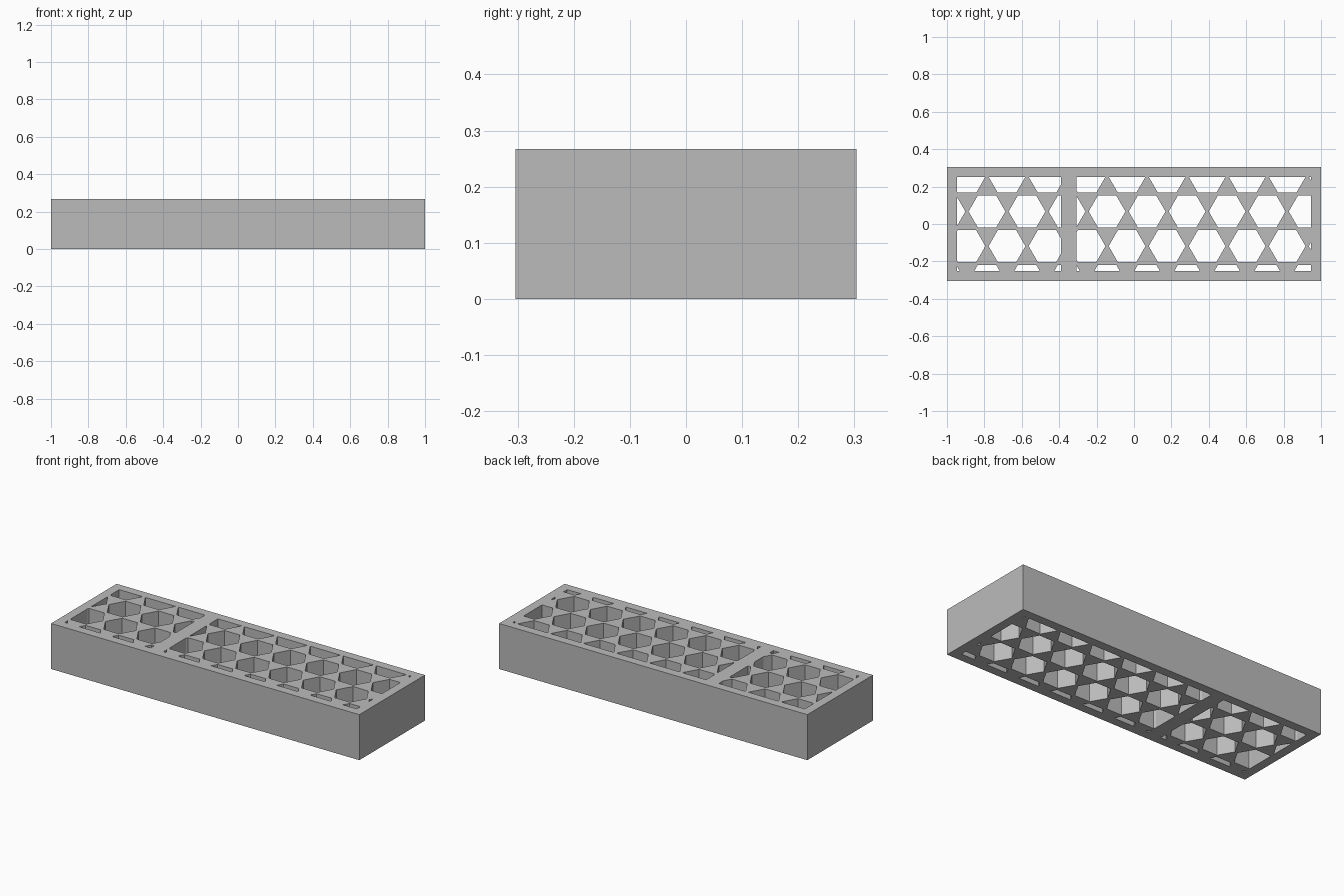
import bpy, bmesh, math

cube = bpy.data.objects.get("Cube")
if cube:
    bpy.data.objects.remove(cube)

HALF_Y, HEIGHT = 0.304, 0.267
PITCH, RADIUS = 0.214, 0.0984
ROW = PITCH * math.sqrt(3) / 2
X0, Y0 = -0.786, 0.067          # centre of one hexagon in the lattice
WINDOWS = [(-0.947, -0.39), (-0.307, 0.947)]
WIN_Y = 0.252


def clip(points, axis, limit, sign):
    """Keep the part of a convex outline on one side of an axis line."""
    out = []
    for i, b in enumerate(points):
        a = points[i - 1]
        da, db = sign * (limit - a[axis]), sign * (limit - b[axis])
        if da * db < 0:
            t = da / (da - db)
            out.append(tuple(p + t * (q - p) for p, q in zip(a, b)))
        if db >= 0:
            out.append(b)
    return out


def hexagon(cx, cy):
    return [(cx + RADIUS * math.cos(k * math.pi / 3),
             cy + RADIUS * math.sin(k * math.pi / 3)) for k in range(6)]


# Block outline, then hexagonal holes trimmed to the two windows
outlines = [[(-1, -HALF_Y), (1, -HALF_Y), (1, HALF_Y), (-1, HALF_Y)]]
for left, right in WINDOWS:
    for row in range(-2, 2):
        for col in range(-2, 10):
            pts = hexagon(X0 + (col + 0.5 * (row % 2)) * PITCH, Y0 + row * ROW)
            for axis, limit, sign in ((0, right, 1), (0, left, -1),
                                      (1, WIN_Y, 1), (1, -WIN_Y, -1)):
                pts = clip(pts, axis, limit, sign)
            if len(pts) > 2:
                outlines.append(pts)

# Extruded flat curve with holes
curve = bpy.data.curves.new("honeycomb_block", "CURVE")
curve.dimensions = "2D"
curve.fill_mode = "BOTH"
curve.extrude = HEIGHT / 2
for pts in outlines:
    spline = curve.splines.new("POLY")
    spline.points.add(len(pts) - 1)
    for point, (x, y) in zip(spline.points, pts):
        point.co = (x, y, 0, 1)
    spline.use_cyclic_u = True

block = bpy.data.objects.new("honeycomb_block", curve)
bpy.context.collection.objects.link(block)
for obj in bpy.context.selected_objects:
    obj.select_set(False)
bpy.context.view_layer.objects.active = block
block.select_set(True)
bpy.ops.object.convert(target="MESH")
block = bpy.context.object

# Weld the caps to the walls and stand the block on the ground
bm = bmesh.new()
bm.from_mesh(block.data)
bmesh.ops.remove_doubles(bm, verts=bm.verts, dist=0.00005)
bmesh.ops.recalc_face_normals(bm, faces=bm.faces)
bmesh.ops.translate(bm, verts=bm.verts, vec=(0, 0, HEIGHT / 2))
for face in bm.faces:
    face.smooth = False
bm.to_mesh(block.data)
bm.free()

# Grey material
grey = bpy.data.materials.new("plain grey")
grey.use_nodes = True
colour = (0.5, 0.5, 0.5, 1)
grey.diffuse_color = colour
grey.node_tree.nodes["Principled BSDF"].inputs["Base Color"].default_value = colour
block.data.materials.clear()
block.data.materials.append(grey)
